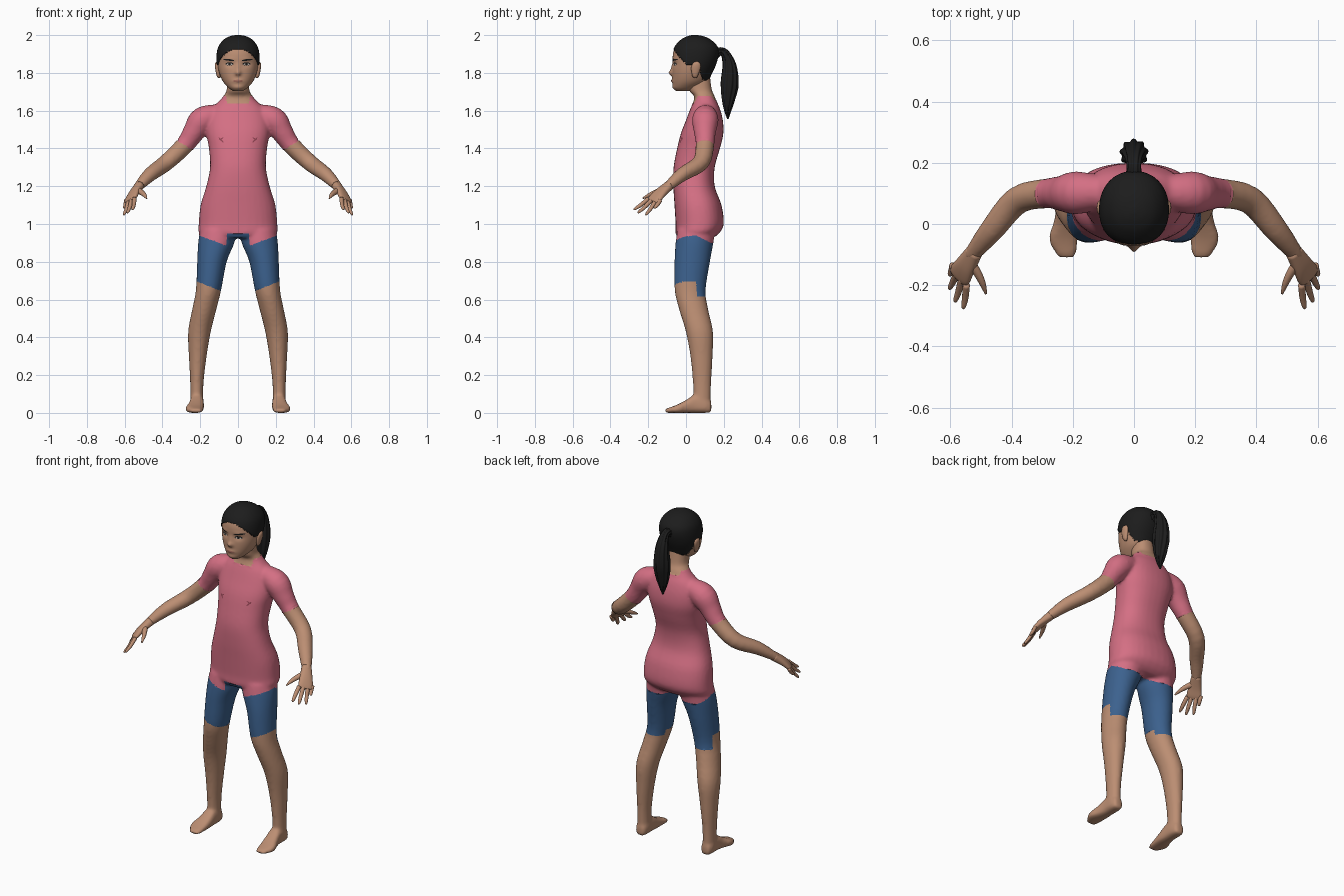
import bpy, bmesh, math
from mathutils import Vector
from mathutils.bvhtree import BVHTree

X, Y, Z = Vector((1, 0, 0)), Vector((0, 1, 0)), Vector((0, 0, 1))

cube = bpy.data.objects.get("Cube")
if cube:
    bpy.data.objects.remove(cube, do_unlink=True)


def material(name, rgb):
    m = bpy.data.materials.new(name)
    m.use_nodes = True
    m.diffuse_color = (*rgb, 1)
    b = m.node_tree.nodes["Principled BSDF"]
    b.inputs["Base Color"].default_value = (*rgb, 1)
    b.inputs["Roughness"].default_value = 0.8
    return m


SKIN = material("skin", (0.50, 0.27, 0.17))
PINK = material("pink cloth", (0.66, 0.16, 0.23))
CREASE = material("dark pink crease", (0.30, 0.06, 0.09))
BLUE = material("blue cloth", (0.045, 0.12, 0.27))
HAIR = material("black hair", (0.012, 0.012, 0.012))
WHITE = material("eye white", (0.55, 0.48, 0.43))
LIP = material("lips", (0.36, 0.15, 0.11))


def smooth_path(pts, k):
    """Catmull-Rom interpolation of tuples."""
    out = []
    for i in range(len(pts) - 1):
        a, b, c, d = (pts[max(0, min(len(pts) - 1, i + j))] for j in (-1, 0, 1, 2))
        for s in range(k):
            t = s / k
            out.append([0.5 * (2 * q + (r - p) * t + (2 * p - 5 * q + 4 * r - w) * t * t
                               + (3 * q - p - 3 * r + w) * t ** 3)
                        for p, q, r, w in zip(a, b, c, d)])
    return out + [list(pts[-1])]


def loft(bm, pts, ref, axis=None, n=32, k=4, power=2.0, side=1, flute=0):
    """Skin rings (x, y, z, a, b) along a path; rings face the path or a fixed axis."""
    path = smooth_path(pts, k)
    rings = []
    for i, (x, y, z, a, b) in enumerate(path):
        lo, hi = path[max(i - 1, 0)], path[min(i + 1, len(path) - 1)]
        t = axis or (Vector(hi[:3]) - Vector(lo[:3])).normalized()
        u = t.cross(ref).normalized()
        v = u.cross(t)
        ring = []
        for j in range(n):
            g = 2 * math.pi * j / n
            c, s = math.cos(g), math.sin(g)
            f = 1 + flute * math.cos(9 * g + i * 0.15)
            p = Vector((x, y, z))
            p += u * a * f * math.copysign(abs(c) ** (2 / power), c)
            p += v * b * f * math.copysign(abs(s) ** (2 / power), s)
            ring.append(bm.verts.new((p.x * side, p.y, p.z)))
        rings.append(ring)
    for p, q in zip(rings, rings[1:]):
        for j in range(n):
            bm.faces.new((p[j], p[j - 1], q[j - 1], q[j]))
    bm.faces.new(rings[0])
    bm.faces.new(rings[-1])


def make(name, bm, mat):
    bmesh.ops.recalc_face_normals(bm, faces=bm.faces[:])
    me = bpy.data.meshes.new(name)
    bm.to_mesh(me)
    bm.free()
    me.shade_smooth()
    me.materials.append(mat)
    ob = bpy.data.objects.new(name, me)
    bpy.context.scene.collection.objects.link(ob)
    return ob


def rows(data):
    """Turn (z, half width, front y, back y) into level rings."""
    return [(0, (f + b) / 2, z, w, (b - f) / 2) for z, w, f, b in data]


# Torso, legs, feet and arms, fused into one surface
bm = bmesh.new()
loft(bm, rows([
    (.925, .15, -.04, .14), (.95, .205, -.055, .175), (1, .208, -.055, .2),
    (1.1, .198, -.061, .188), (1.2, .168, -.067, .152), (1.3, .148, -.066, .152),
    (1.4, .154, -.047, .18), (1.48, .168, -.027, .198), (1.55, .165, 0, .195),
    (1.61, .14, .023, .18), (1.65, .1, .04, .162), (1.68, .076, .042, .15),
    (1.71, .06, .015, .137), (1.8, .056, .01, .125)]), Y, Z, power=2.3)
for s in (1, -1):
    loft(bm, [(.105, .055, .97, .095, .1), (.115, .045, .9, .096, .1),
              (.138, .033, .8, .078, .094), (.156, .022, .65, .067, .082),
              (.178, .04, .55, .064, .077), (.204, .071, .43, .06, .072),
              (.213, .082, .3, .047, .059), (.218, .085, .15, .035, .048),
              (.218, .085, .03, .035, .046)], Y, Z, side=s)
    loft(bm, [(.218, .134, .03, .025, .03), (.218, .1, .042, .036, .042),
              (.218, .045, .047, .037, .047), (.222, 0, .034, .042, .034),
              (.231, -.05, .021, .048, .021), (.222, -.1, .012, .032, .012),
              (.22, -.11, .01, .022, .008)], Z, Y, side=s, power=2.8)
    loft(bm, [(.09, .105, 1.585, .05, .05), (.185, .102, 1.552, .07, .07),
              (.235, .1, 1.485, .058, .058), (.282, .1, 1.418, .049, .049),
              (.38, .078, 1.325, .046, .044), (.465, -.02, 1.262, .04, .037),
              (.525, -.093, 1.2, .028, .025), (.535, -.106, 1.188, .025, .022)],
         Z, side=s)
base = make("body_base", bm, SKIN)
rem = base.modifiers.new("fuse", 'REMESH')
rem.mode, rem.voxel_size = 'VOXEL', 0.009
sm = base.modifiers.new("soften", 'SMOOTH')
sm.factor, sm.iterations = 0.5, 6
bpy.context.view_layer.update()
fused = bpy.data.meshes.new_from_object(
    base.evaluated_get(bpy.context.evaluated_depsgraph_get()))
bpy.data.objects.remove(base, do_unlink=True)


# Hem lines of the clothes
def shirt_hem(p):
    x = abs(p.x)
    if p.y < 0.05:
        return 0.95 if x < 0.06 else 0.885 + 0.37 * (x - 0.06)
    return 0.94 - 0.04 * min((p.y - 0.05) / 0.08, 1)


def shorts_hem(p):
    return 0.615 if p.y > 0.055 else 0.645 + 0.4 * (abs(p.x) - 0.09)


def neckline(p):
    if abs(p.x) < 0.062:
        return 1.637 if p.y < 0.08 else 1.655
    return 1.678


def sleeve(p):
    return (abs(p.x) - 0.28) * 0.53 - (p.z - 1.415) * 0.85


def part_of(p):
    if p.z > neckline(p) or (abs(p.x) > 0.22 and p.z > 1 and sleeve(p) > 0):
        return "body"
    if p.z > shirt_hem(p):
        return "shirt"
    return "shorts" if p.z > shorts_hem(p) else "body"


# Pull nearby vertices onto the hems so that the cloth edges run straight
for v in fused.vertices:
    p = v.co
    for hem in (shirt_hem, shorts_hem, neckline):
        if abs(p.z - hem(p)) < 0.0046 and abs(p.x) < 0.26:
            p.z = hem(p)
    if abs(p.x) > 0.22 and p.z > 1.3 and abs(sleeve(p)) < 0.0046:
        d = sleeve(p)
        p.x -= math.copysign(0.53 * d, p.x)
        p.z += 0.85 * d

body_tree = BVHTree.FromPolygons([v.co for v in fused.vertices],
                                 [f.vertices[:] for f in fused.polygons])
for name, mat in (("body", SKIN), ("shirt", PINK), ("shorts", BLUE)):
    bm = bmesh.new()
    bm.from_mesh(fused)
    drop = [f for f in bm.faces if part_of(f.calc_center_median()) != name]
    bmesh.ops.delete(bm, geom=drop, context='FACES')
    make(name, bm, mat)

# Hands
for s, label in ((1, "left"), (-1, "right")):
    bm = bmesh.new()
    pinky, index = Vector((.592, -.135, 1.128)), Vector((.548, -.198, 1.135))
    flat = (index - pinky).cross(Vector((.045, -.08, -.08))).normalized()
    loft(bm, [(.52, -.088, 1.205, .027, .024), (.55, -.135, 1.165, .036, .019),
              (.568, -.165, 1.133, .042, .014), (.575, -.177, 1.12, .034, .009)],
         flat, side=s, n=20, power=2.4)
    tips = [(.603, -.168, 1.083), (.604, -.213, 1.047), (.585, -.255, 1.058),
            (.558, -.277, 1.075)]
    for i, tip in enumerate(tips):
        k, e = pinky.lerp(index, i / 3), Vector(tip)
        m = k.lerp(e, 0.55) - flat * 0.003
        loft(bm, [(*k, .012, .011), (*m, .011, .01), (*k.lerp(e, .9), .008, .007),
                  (*e, .003, .003)], flat, side=s, n=12)
    loft(bm, [(.538, -.122, 1.182, .018, .015), (.512, -.16, 1.168, .015, .013),
              (.495, -.195, 1.153, .011, .01), (.484, -.228, 1.136, .004, .004)],
         flat, side=s, n=12)
    make(label + "_hand", bm, SKIN)

# Head with nose, lips, chin and eye sockets pushed from the surface
bm = bmesh.new()
loft(bm, rows([
    (1.703, .025, -.05, .02), (1.722, .052, -.066, .06), (1.755, .08, -.071, .11),
    (1.8, .099, -.072, .135), (1.85, .109, -.07, .157), (1.9, .109, -.069, .169),
    (1.94, .099, -.055, .162), (1.973, .073, -.024, .128), (1.99, .042, .008, .092),
    (1.997, .008, .035, .055)]), Y, Z, n=112, k=7, power=2.15)
bumps = [(0, 1.8, .016, .014, .017), (0, 1.825, .012, .025, .007),
         (0, 1.757, .028, .011, .006), (0, 1.722, .03, .014, .005),
         (.043, 1.845, .024, .014, -.007), (.045, 1.872, .03, .01, .003)]
for v in bm.verts:
    if v.co.y < 0:
        x, z = abs(v.co.x), v.co.z
        v.co.y -= sum(h * math.exp(-((x - cx) / w) ** 2 - ((z - cz) / t) ** 2)
                      for cx, cz, w, t, h in bumps)
hair_bm = bm.copy()
head = make("head", bm, SKIN)
head_tree = BVHTree.FromPolygons([v.co for v in head.data.vertices],
                                 [f.vertices[:] for f in head.data.polygons])


# Hair cap above a hairline that falls from forehead to nape
def hairline(y):
    line = [(-1, 1.93), (-.065, 1.928), (-.035, 1.885), (.01, 1.84), (.03, 1.845),
            (.07, 1.83), (.085, 1.77), (.13, 1.75), (1, 1.75)]
    for (a, p), (b, q) in zip(line, line[1:]):
        if y <= b:
            return p + (q - p) * (y - a) / (b - a)


bmesh.ops.recalc_face_normals(hair_bm, faces=hair_bm.faces[:])
hair_bm.normal_update()
bmesh.ops.delete(hair_bm, context='FACES', geom=[
    f for f in hair_bm.faces
    if f.calc_center_median().z < hairline(f.calc_center_median().y)])
for v in hair_bm.verts:
    v.co += v.normal * 0.004
cap = make("hair_cap", hair_bm, HAIR)
solid = cap.modifiers.new("thickness", 'SOLIDIFY')
solid.thickness, solid.offset = 0.006, -1

# Ponytail with fluted strands
bm = bmesh.new()
loft(bm, [(0, .145, 1.895, .028, .028), (0, .185, 1.915, .02, .022),
          (0, .212, 1.893, .024, .026), (0, .23, 1.83, .036, .036),
          (0, .23, 1.74, .045, .044), (0, .224, 1.66, .033, .036),
          (0, .221, 1.6, .018, .02), (0, .222, 1.555, .003, .004)],
     X, n=72, k=5, flute=0.09)
make("ponytail", bm, HAIR)

# Ears
for s, label in ((1, "left"), (-1, "right")):
    bm = bmesh.new()
    loft(bm, [(.098, .05, 1.772, .004, .006), (.103, .048, 1.785, .01, .015),
              (.109, .052, 1.825, .012, .025), (.111, .055, 1.85, .01, .02),
              (.108, .055, 1.862, .003, .006)], Y, Z, n=16, side=s)
    make(label + "_ear", bm, SKIN)


def patch(name, mat, tree, cx, cz, rx, rz, tilt=0, lift=0.002, side=1):
    """Thin ellipse laid on the front of a surface."""
    bm = bmesh.new()

    def spot(r, g):
        a, b = r * rx * math.cos(g), r * rz * math.sin(g)
        x = side * (cx + a * math.cos(tilt) - b * math.sin(tilt))
        z = cz + a * math.sin(tilt) + b * math.cos(tilt)
        hit = tree.ray_cast(Vector((x, -1, z)), Y)[0]
        return bm.verts.new((x, hit.y - lift, z))

    n = 20
    rings = [[spot(r / 4, 2 * math.pi * j / n) for j in range(n)] for r in range(1, 5)]
    bm.faces.new(rings[0])
    for p, q in zip(rings, rings[1:]):
        for j in range(n):
            bm.faces.new((p[j - 1], p[j], q[j], q[j - 1]))
    ob = make(name, bm, mat)
    if ob.data.polygons[0].normal.y > 0:
        ob.data.flip_normals()


# Painted face details and shirt creases
patch("mouth", LIP, head_tree, 0, 1.757, .027, .007)
for s, label in ((1, "left"), (-1, "right")):
    patch(label + "_eyebrow", HAIR, head_tree, .05, 1.869, .03, .0045, .12, side=s)
    patch(label + "_eye_rim", HAIR, head_tree, .045, 1.847, .021, .0085, side=s)
    patch(label + "_eye_white", WHITE, head_tree, .045, 1.845, .017, .005, 0, .003, s)
    patch(label + "_iris", HAIR, head_tree, .045, 1.846, .007, .006, 0, .004, s)
    patch(label + "_nostril", LIP, head_tree, .009, 1.788, .005, .003, side=s)
    patch(label + "_crease", CREASE, body_tree, .09, 1.445, .018, .004, .8, side=s)
    patch(label + "_fold", CREASE, body_tree, .088, 1.452, .014, .003, -.5, side=s)
